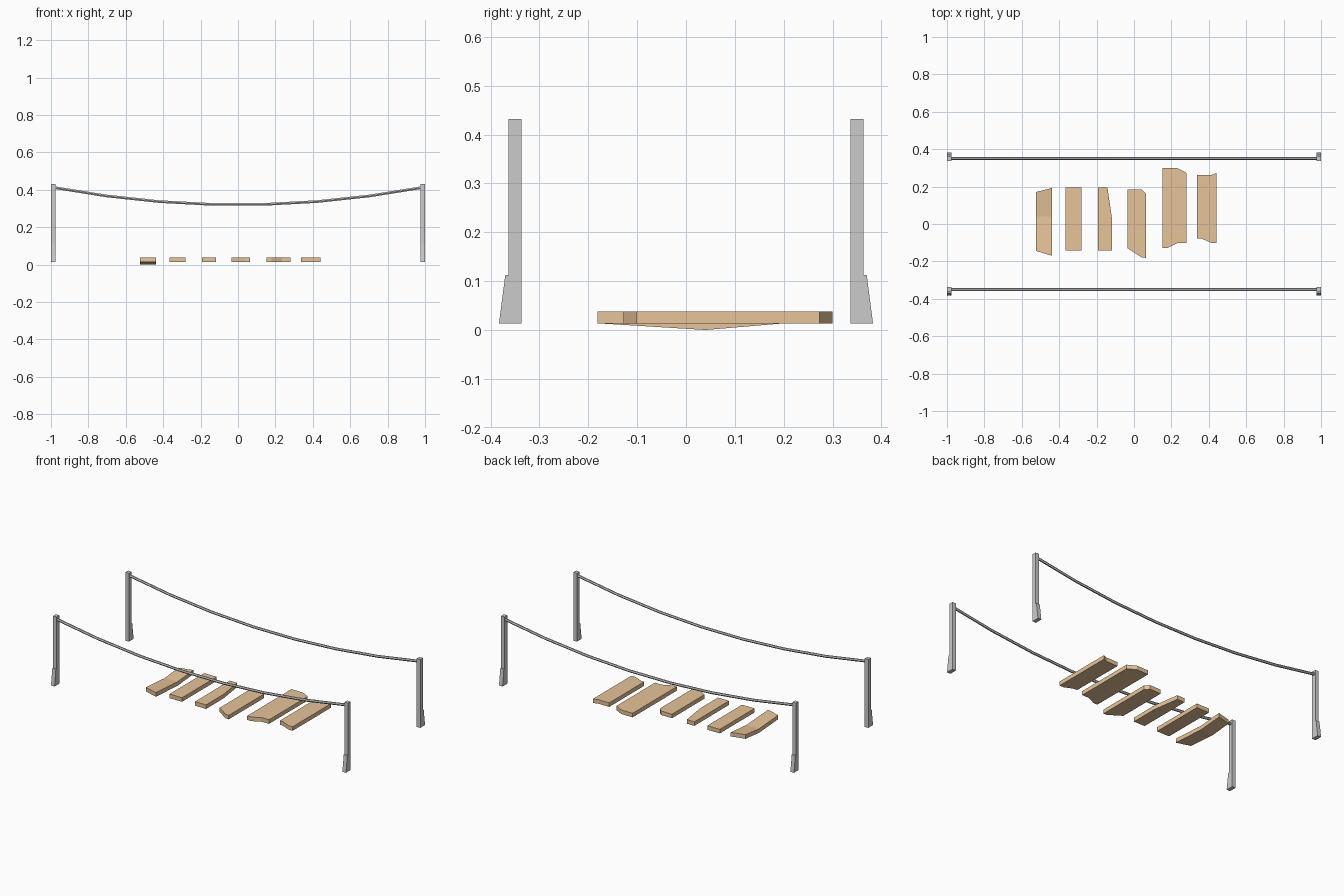
import bpy, bmesh

if "Cube" in bpy.data.objects:
    bpy.data.objects.remove(bpy.data.objects["Cube"])

wood = bpy.data.materials.new("wood")
wood.diffuse_color = (0.8, 0.55, 0.32, 1)
wood.use_nodes = True
wood.node_tree.nodes["Principled BSDF"].inputs["Base Color"].default_value = wood.diffuse_color


def prism(name, outline, offset, mat=None):
    """Closed outline (3D points) extruded along offset."""
    n = len(outline)
    bm = bmesh.new()
    a = [bm.verts.new(p) for p in outline]
    b = [bm.verts.new([p[i] + offset[i] for i in range(3)]) for p in outline]
    bm.faces.new(a)
    bm.faces.new(b)
    for i in range(n):
        j = (i + 1) % n
        bm.faces.new((a[i], a[j], b[j], b[i]))
    bmesh.ops.recalc_face_normals(bm, faces=bm.faces)
    me = bpy.data.meshes.new(name)
    bm.to_mesh(me)
    bm.free()
    ob = bpy.data.objects.new(name, me)
    bpy.context.collection.objects.link(ob)
    if mat:
        me.materials.append(mat)
    return ob


# Broken planks: outlines in plan, extruded upward
BOTTOM, THICK = 0.013, 0.025
planks = [
    [(-.366, -.141), (-.281, -.141), (-.281, .195), (-.366, .195)],
    [(-.193, -.141), (-.118, -.141), (-.118, .032), (-.142, .195), (-.193, .195)],
    [(-.034, -.130), (.041, -.179), (.064, -.181), (.064, .161), (.041, .184), (-.034, .184)],
    [(.152, -.128), (.179, -.128), (.235, -.101), (.281, -.101), (.281, .273),
     (.23, .30), (.152, .30)],
    [(.337, -.077), (.358, -.077), (.414, -.101), (.441, -.101), (.441, .273),
     (.414, .262), (.337, .262)],
]
for i, pts in enumerate(planks):
    prism(f"plank_{i + 2}", [(x, y, BOTTOM) for x, y in pts], (0, 0, THICK), wood)

# First plank sags in the middle
bent = prism("plank_1_bent", [(-.524, -.144, BOTTOM), (-.438, -.170, BOTTOM), (-.438, .04, BOTTOM),
                              (-.438, .193, BOTTOM), (-.524, .171, BOTTOM), (-.524, .04, BOTTOM)],
             (0, 0, THICK), wood)
bm = bmesh.new()
bm.from_mesh(bent.data)
mid = [v for v in bm.verts if abs(v.co.y - .04) < 1e-4]
bmesh.ops.connect_verts(bm, verts=[v for v in mid if v.co.z < .02])
bmesh.ops.connect_verts(bm, verts=[v for v in mid if v.co.z > .02])
for v in mid:
    v.co.z -= BOTTOM
bm.to_mesh(bent.data)
bm.free()

# Corner posts with a flared foot on the outer side
post = [(.337, .013), (.383, .013), (.370, .113), (.363, .113), (.363, .432), (.337, .432)]
for sy, side in ((-1, "front"), (1, "back")):
    for x0, end in ((-1.0, "left"), (.976, "right")):
        prism(f"post_{side}_{end}", [(x0, sy * y, z) for y, z in post], (.024, 0, 0))

    # Sagging hand rope
    cu = bpy.data.curves.new(f"rope_{side}", 'CURVE')
    cu.dimensions = '3D'
    cu.bevel_depth = .008
    cu.bevel_resolution = 1
    cu.use_fill_caps = True
    sp = cu.splines.new('POLY')
    sp.points.add(7)
    for k, p in enumerate(sp.points):
        x = -.985 + 1.97 * k / 7
        p.co = (x, sy * .351, .320 + .095 * x * x, 1)
    sp.use_smooth = False
    bpy.context.collection.objects.link(bpy.data.objects.new(f"rope_{side}", cu))
